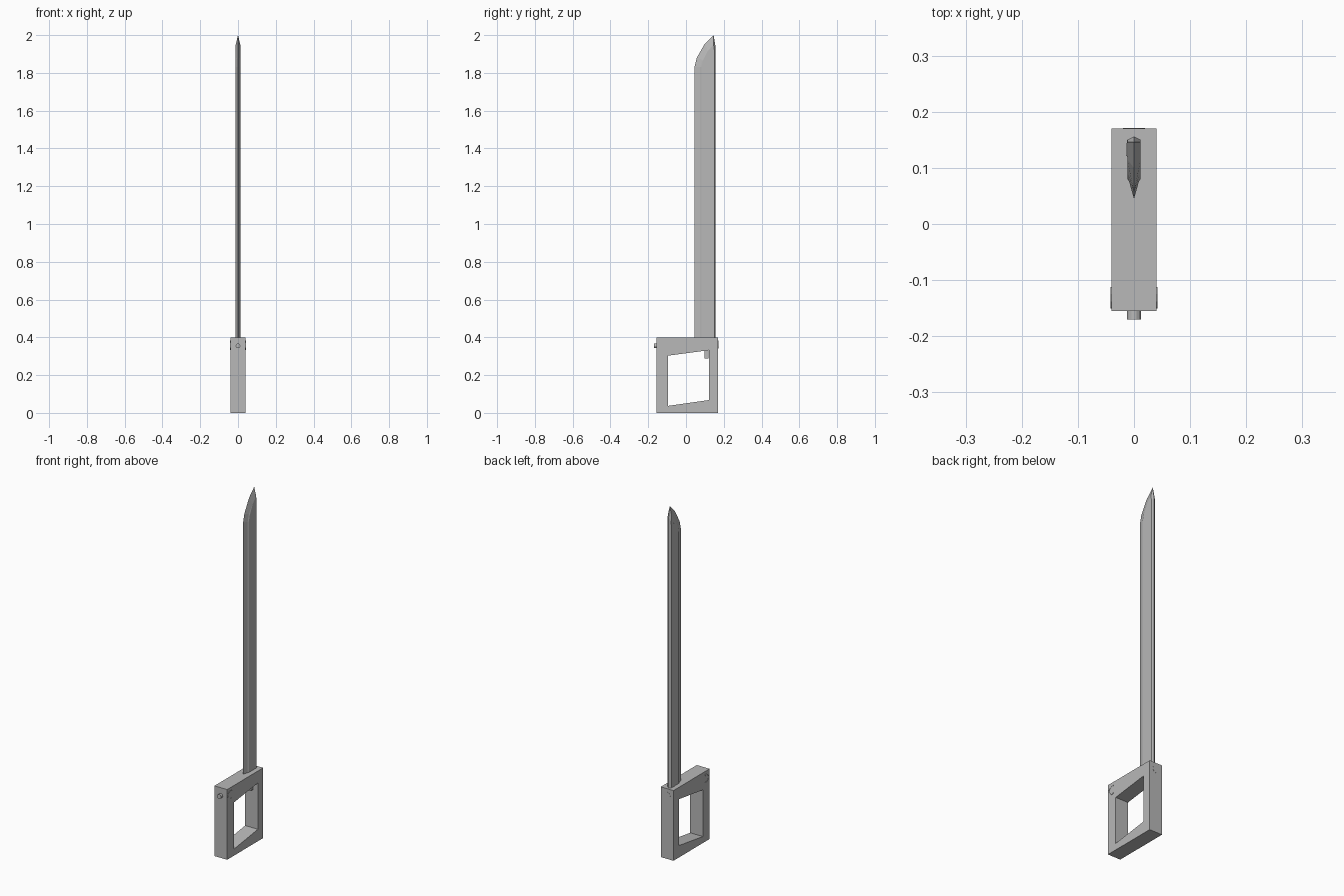
import bpy, bmesh, math
from mathutils import Matrix, Vector

cube = bpy.data.objects.get("Cube")
if cube:
    bpy.data.objects.remove(cube, do_unlink=True)

steel = bpy.data.materials.new("grey_steel")
steel.use_nodes = True
GREY = (0.48, 0.48, 0.48, 1)
steel.diffuse_color = GREY
steel.node_tree.nodes["Principled BSDF"].inputs["Base Color"].default_value = GREY


def finish(name, bm):
    bmesh.ops.remove_doubles(bm, verts=bm.verts, dist=0.0001)
    bmesh.ops.recalc_face_normals(bm, faces=bm.faces)
    mesh = bpy.data.meshes.new(name)
    bm.to_mesh(mesh)
    bm.free()
    mesh.materials.append(steel)
    obj = bpy.data.objects.new(name, mesh)
    bpy.context.collection.objects.link(obj)
    return obj


def ring(bm, points, x):
    return [bm.verts.new((x, y, z)) for y, z in points]


def bridge(bm, a, b):
    n = len(a)
    for i in range(n):
        j = (i + 1) % n
        bm.faces.new((a[i], a[j], b[j], b[i]))


def box(name, low, high):
    bm = bmesh.new()
    low, high = Vector(low), Vector(high)
    size = Matrix.Diagonal((*(high - low), 1))
    bmesh.ops.create_cube(bm, size=1, matrix=Matrix.Translation((low + high) / 2) @ size)
    return finish(name, bm)


def stud(name, location, radius, depth, axis):
    bm = bmesh.new()
    turn = Vector((0, 0, 1)).rotation_difference(Vector(axis)).to_matrix().to_4x4()
    bmesh.ops.create_cone(bm, cap_ends=True, segments=16, radius1=radius, radius2=radius,
                          depth=depth, matrix=Matrix.Translation(location) @ turn)
    return finish(name, bm)


# Handle frame with a slanted grip opening
bm = bmesh.new()
outside = [(-0.155, 0), (0.17, 0), (0.17, 0.4), (-0.155, 0.4)]
opening = [(-0.095, 0.037), (0.122, 0.068), (0.122, 0.332), (-0.095, 0.303)]
rings = [ring(bm, p, x) for p, x in
         ((outside, 0.04), (opening, 0.04), (opening, -0.04), (outside, -0.04))]
for i in range(4):
    bridge(bm, rings[i], rings[(i + 1) % 4])
finish("handle_frame", bm)

# Blade: sharp outline, step line along the bevel, flat cheeks
edge = [(0.045, 0.39), (0.045, 1.83), (0.057, 1.88), (0.1, 1.955),
        (0.146, 2.0), (0.156, 1.94), (0.156, 0.39)]
cheek = [(0.081, 0.39), (0.081, 1.83), (0.09, 1.865), (0.115, 1.915),
         (0.146, 1.95), (0.15, 1.92), (0.15, 0.39)]
step = [(0.075, 0.39), (0.075, 1.832), (0.085, 1.87)] + cheek[3:]
bm = bmesh.new()
for side in (1, -1):
    outer = ring(bm, edge, 0)
    middle = [bm.verts.new((side * (0.0085 if i < 3 else 0.012), y, z))
              for i, (y, z) in enumerate(step)]
    inner = ring(bm, cheek, side * 0.012)
    bridge(bm, outer, middle)
    bridge(bm, middle, inner)
    bm.faces.new(inner)
finish("blade", bm)

# Raised strip near the spine on the right cheek
bm = bmesh.new()
strip = [(-0.011, 0.12), (-0.0145, 0.122), (-0.0125, 0.15), (-0.011, 0.15)]
ends = [[bm.verts.new((x, y, z)) for x, y in strip] for z in (0.39, 1.9)]
bridge(bm, *ends)
for end in ends:
    bm.faces.new(end)
finish("spine_strip", bm)

# Trigger inside the opening, front button and rear cap
box("trigger", (-0.012, 0.098, 0.288), (0.012, 0.118, 0.34))
stud("front_button", (0, -0.16, 0.355), 0.0125, 0.02, (0, 1, 0))
stud("rear_cap", (0, 0.169, 0.362), 0.02, 0.005, (0, 1, 0))

# Thin curved catches on both sides of the front corner
for side, label in ((1, "left"), (-1, "right")):
    bm = bmesh.new()
    previous = None
    for i in range(9):
        a = math.radians(60 + 30 * i)
        section = [bm.verts.new((side * x, -0.125 + r * math.cos(a), 0.358 + r * math.sin(a)))
                   for r, x in ((0.02, 0.039), (0.02, 0.0415), (0.026, 0.0415), (0.026, 0.039))]
        if previous:
            bridge(bm, previous, section)
        else:
            bm.faces.new(section)
        previous = section
    bm.faces.new(previous)
    finish(label + "_catch", bm)
